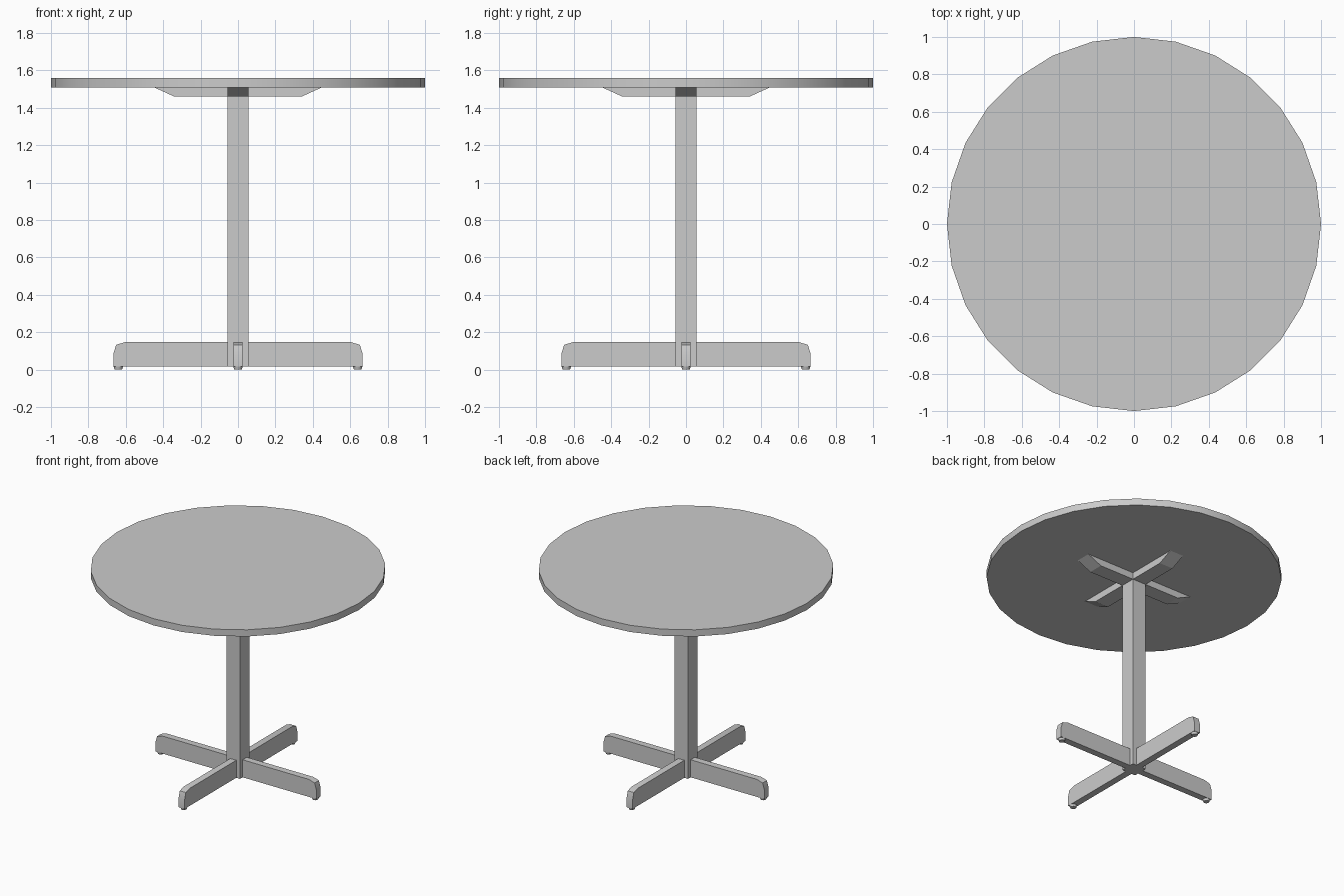
import bpy, bmesh, math
from mathutils import Matrix

if "Cube" in bpy.data.objects:
    bpy.data.objects.remove(bpy.data.objects["Cube"])


def finish(bm, name, smooth=False):
    bmesh.ops.recalc_face_normals(bm, faces=bm.faces)
    me = bpy.data.meshes.new(name)
    bm.to_mesh(me)
    bm.free()
    ob = bpy.data.objects.new(name, me)
    bpy.context.collection.objects.link(ob)
    if smooth:
        bpy.ops.object.select_all(action='DESELECT')
        ob.select_set(True)
        bpy.context.view_layer.objects.active = ob
        bpy.ops.object.shade_smooth_by_angle(angle=math.radians(30))
    return ob


def arm(name, profile, width, angle, smooth=False):
    """Side profile (radius, z) given a thickness and turned about the z axis."""
    bm = bmesh.new()
    face = bm.faces.new([bm.verts.new((r, -width / 2, z)) for r, z in profile])
    out = bmesh.ops.extrude_face_region(bm, geom=[face])
    verts = [v for v in out["geom"] if isinstance(v, bmesh.types.BMVert)]
    bmesh.ops.translate(bm, verts=verts, vec=(0, width, 0))
    bmesh.ops.rotate(bm, verts=bm.verts, matrix=Matrix.Rotation(angle, 3, 'Z'))
    return finish(bm, name, smooth)


def disc(name, sides, r_low, r_high, z0, z1, x=0, y=0):
    bm = bmesh.new()
    bmesh.ops.create_cone(bm, cap_ends=True, segments=sides, radius1=r_low,
                          radius2=r_high, depth=z1 - z0,
                          matrix=Matrix.Translation((x, y, (z0 + z1) / 2)))
    return finish(bm, name, True)


# Round top
disc("table_top", 28, 1.0, 1.0, 1.51, 1.56)

# Square column
bm = bmesh.new()
bmesh.ops.create_cube(bm, size=1)
bmesh.ops.scale(bm, verts=bm.verts, vec=(0.112, 0.112, 1.494))
bmesh.ops.translate(bm, verts=bm.verts, vec=(0, 0, 0.763))
finish(bm, "column")

# Four support arms, base legs and foot pads
support = [(0.056, 1.46), (0.34, 1.46), (0.45, 1.51), (0.056, 1.51)]
leg = [(0.05, 0.016), (0.666, 0.016), (0.666, 0.085), (0.652, 0.133),
       (0.605, 0.147), (0.05, 0.147)]
for i, side in enumerate(("right", "back", "left", "front")):
    a = i * math.pi / 2
    arm(side + "_support", support, 0.112, a)
    arm(side + "_leg", leg, 0.05, a, True)
    disc(side + "_foot_pad", 12, 0.02, 0.025, 0.0, 0.016,
         0.64 * math.cos(a), 0.64 * math.sin(a))
